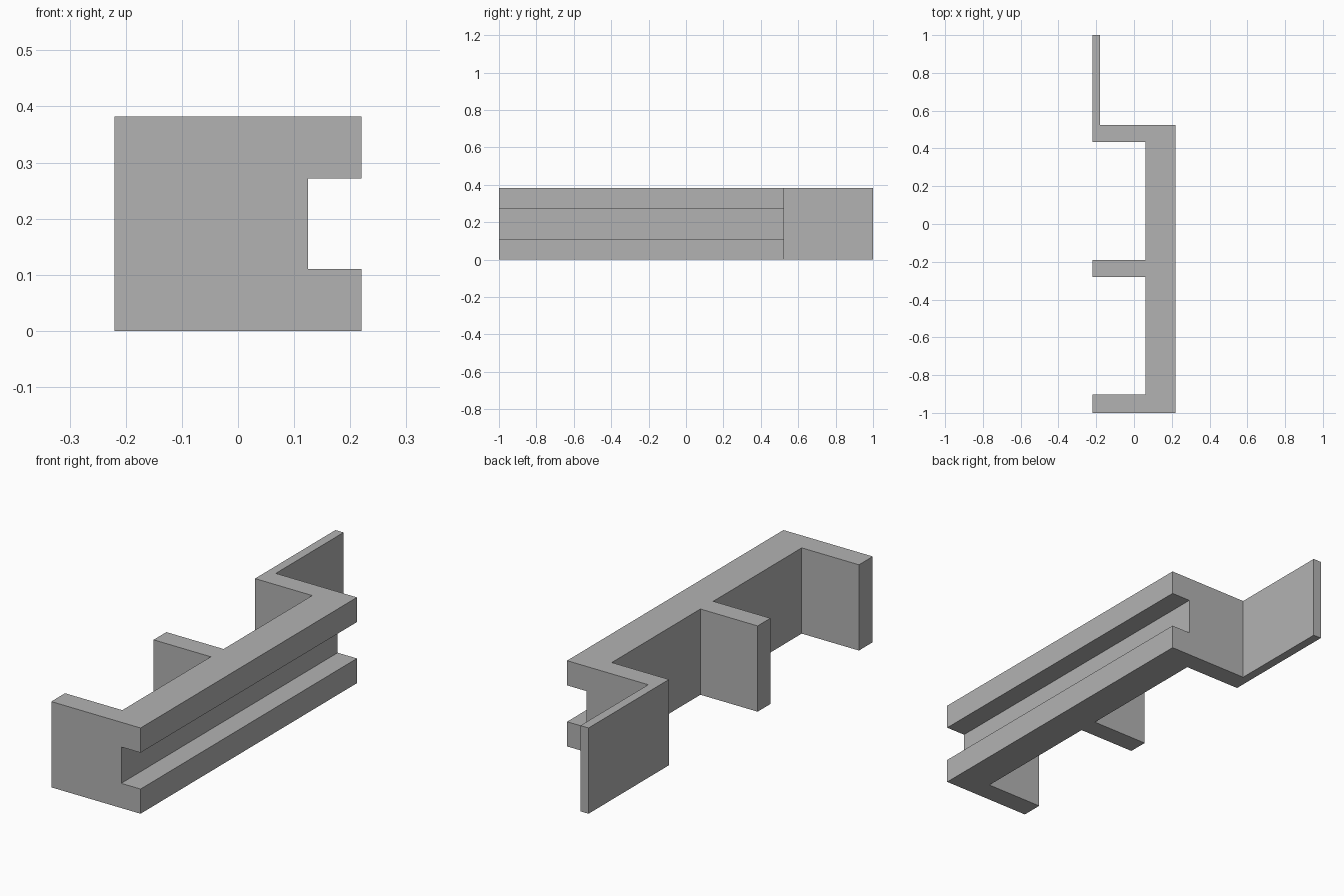
import bpy
import bmesh

cube = bpy.data.objects.get("Cube")
if cube:
    bpy.data.objects.remove(cube, do_unlink=True)

HEIGHT = 0.382
LEFT, RIGHT = -0.22, 0.22
WALL = 0.062          # inner face of the rail
BACK = 0.523          # back end of the rail

grey = bpy.data.materials.new("plain_grey")
grey.use_nodes = True
colour = (0.45, 0.45, 0.45, 1)
grey.diffuse_color = colour
grey.node_tree.nodes["Principled BSDF"].inputs["Base Color"].default_value = colour


def extrude_plan(name, outline, z0, z1):
    """Extrude a counter-clockwise plan outline from z0 to z1."""
    bm = bmesh.new()
    base = bm.faces.new([bm.verts.new((x, y, z0)) for x, y in outline])
    top = bmesh.ops.extrude_face_region(bm, geom=[base], use_keep_orig=True)
    for v in top["geom"]:
        if isinstance(v, bmesh.types.BMVert):
            v.co.z = z1
    bmesh.ops.recalc_face_normals(bm, faces=bm.faces)
    mesh = bpy.data.meshes.new(name)
    bm.to_mesh(mesh)
    bm.free()
    mesh.materials.append(grey)
    obj = bpy.data.objects.new(name, mesh)
    bpy.context.collection.objects.link(obj)
    return obj


# Rail with three arms and a thin tail plate, as one plan outline
outline = [(LEFT, -1), (RIGHT, -1), (RIGHT, BACK), (-0.18, BACK),
           (-0.18, 1), (LEFT, 1), (LEFT, 0.434), (WALL, 0.434)]
for y_back, y_front in ((-0.19, -0.28), (-0.903, None)):
    outline += [(WALL, y_back), (LEFT, y_back)]
    if y_front is not None:
        outline += [(LEFT, y_front), (WALL, y_front)]
bracket = extrude_plan("grooved_bracket", outline, 0, HEIGHT)

# Groove along the outer side of the rail
groove = extrude_plan("groove_cutter",
                      [(0.125, -1.1), (0.3, -1.1), (0.3, 0.7), (0.125, 0.7)],
                      0.11, 0.272)
groove.hide_render = True
groove.hide_set(True)
cut = bracket.modifiers.new("groove", 'BOOLEAN')
cut.operation = 'DIFFERENCE'
cut.solver = 'EXACT'
cut.object = groove
